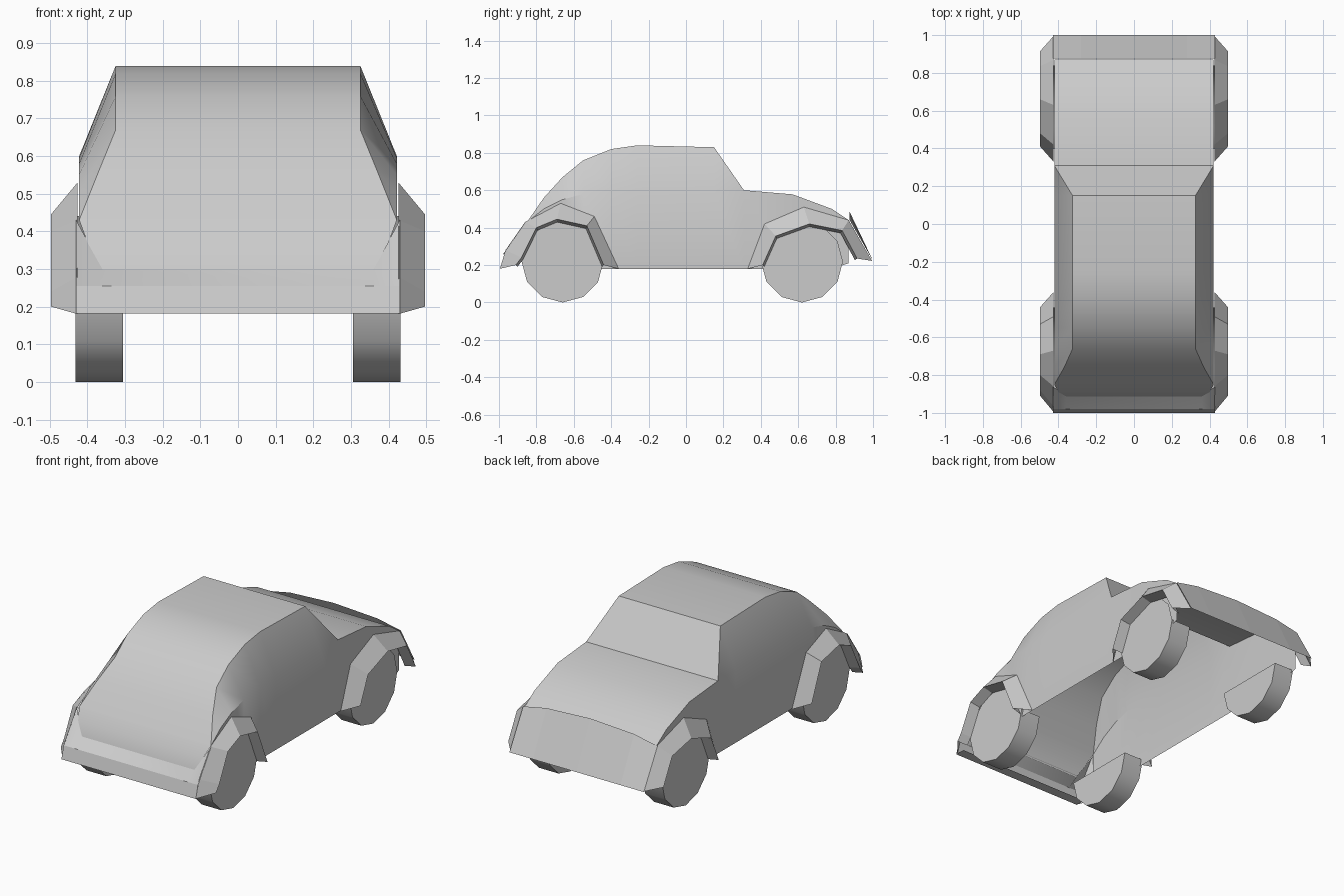
import bpy, math

if "Cube" in bpy.data.objects:
    bpy.data.objects.remove(bpy.data.objects["Cube"])


def make(name, verts, faces, smooth=None):
    me = bpy.data.meshes.new(name)
    me.from_pydata(verts, [], faces)
    me.validate()
    ob = bpy.data.objects.new(name, me)
    bpy.context.collection.objects.link(ob)
    bpy.ops.object.select_all(action='DESELECT')
    bpy.context.view_layer.objects.active = ob
    ob.select_set(True)
    bpy.ops.object.mode_set(mode='EDIT')
    bpy.ops.mesh.select_all(action='SELECT')
    bpy.ops.mesh.remove_doubles(threshold=0.0005)
    bpy.ops.mesh.normals_make_consistent(inside=False)
    bpy.ops.object.mode_set(mode='OBJECT')
    if smooth:
        bpy.ops.object.shade_smooth_by_angle(angle=math.radians(smooth))
    return ob


def loft(name, rows, smooth=None):
    """Skin a list of equally long point rows."""
    n = len(rows[0])
    verts = [p for r in rows for p in r]
    faces = [(i * n + j, i * n + j + 1, (i + 1) * n + j + 1, (i + 1) * n + j)
             for i in range(len(rows) - 1) for j in range(n - 1)]
    return make(name, verts, faces, smooth)


# Body shell, open underneath: y, top z, top half width, shoulder z
W = 0.422
stations = [
    (-0.85, 0.43, W, 0.43), (-0.76, 0.56, 0.37, 0.50),
    (-0.66, 0.67, 0.325, 0.55), (-0.55, 0.76, 0.325, 0.58),
    (-0.40, 0.82, 0.325, 0.595), (-0.26, 0.84, 0.325, 0.60),
    (0.15, 0.83, 0.325, 0.60), (0.31, 0.60, W, 0.60),
    (0.57, 0.578, W, 0.578), (0.78, 0.50, W, 0.50), (0.87, 0.44, W, 0.44)]
rows = []
for y, z, w, s in stations:
    b = 0.21 if y > 0.8 else 0.18
    rows.append([(-W, y, b), (-W, y, s), (-w, y, z),
                 (w, y, z), (W, y, s), (W, y, b)])
loft("body_shell", rows, 28)

# Lower part of the rounded end lid
loft("lid_lower", [[(-w, y, z), (w, y, z)] for y, z, w in
                   [(-0.85, 0.43, W), (-0.89, 0.37, 0.40), (-0.915, 0.29, 0.355)]], 28)

# Apron below the lid
loft("apron", [
    [(-0.43, -0.86, 0.43), (-0.36, -0.91, 0.30), (0.36, -0.91, 0.30), (0.43, -0.86, 0.43)],
    [(x, -0.98, 0.255) for x in (-0.43, -0.36, 0.36, 0.43)],
    [(x, -1.0, 0.182) for x in (-0.43, -0.36, 0.36, 0.43)],
    [(x, -0.94, 0.182) for x in (-0.43, -0.36, 0.36, 0.43)]], 30)

# Sloping nose panel with crowned top edge
crown = [(-0.43, 0.44), (-0.28, 0.47), (0, 0.485), (0.28, 0.47), (0.43, 0.44)]
loft("nose_panel", [[(x, 0.875, z) for x, z in crown],
                    [(x, 1.0, 0.222) for x, z in crown]])

# Wheel arches: loop against the body, flared edge loop, lip turned in to the wheel
arches = {
    "rear_end": (-0.66,
        [(-0.36, 0.18), (-0.49, 0.46), (-0.67, 0.53), (-0.86, 0.43), (-0.965, 0.28), (-0.995, 0.18)],
        [(-0.44, 0.20), (-0.53, 0.41), (-0.69, 0.445), (-0.80, 0.40), (-0.88, 0.24), (-0.91, 0.20)]),
    "hood_end": (0.62,
        [(0.33, 0.18), (0.42, 0.42), (0.63, 0.51), (0.87, 0.44), (0.995, 0.222)],
        [(0.41, 0.20), (0.48, 0.355), (0.66, 0.42), (0.835, 0.385), (0.915, 0.235)])}


# Wheel: full outer disc, tread and inner disc only below the floor line
def wheel(name, cy, side):
    r, n = 0.219, 12
    ring = [(cy + r * math.sin(2 * math.pi * i / n), 0.219 - r * math.cos(2 * math.pi * i / n))
            for i in range(n)]
    low = [9, 10, 11, 0, 1, 2, 3]
    verts = [(side * 0.432, y, z) for y, z in ring]
    verts += [(side * 0.305, *ring[i]) for i in low]
    faces = [tuple(range(n)), tuple(range(n, n + 7))]
    faces += [(low[k], low[k + 1], n + k + 1, n + k) for k in range(6)]
    make(name, verts, faces, 35)


for end, (cy, outer, edge) in arches.items():
    lip = [(cy + (y - cy) * 0.96, 0.19 + (z - 0.19) * 0.97 - 0.008) for y, z in edge]
    for side, label in ((-1, "left"), (1, "right")):
        loft(f"{end}_fender_{label}",
             [[(side * x, y, z) for y, z in pts]
              for x, pts in ((0.426, outer), (0.497, edge), (0.435, lip))])
        wheel(f"{end}_wheel_{label}", cy, side)
